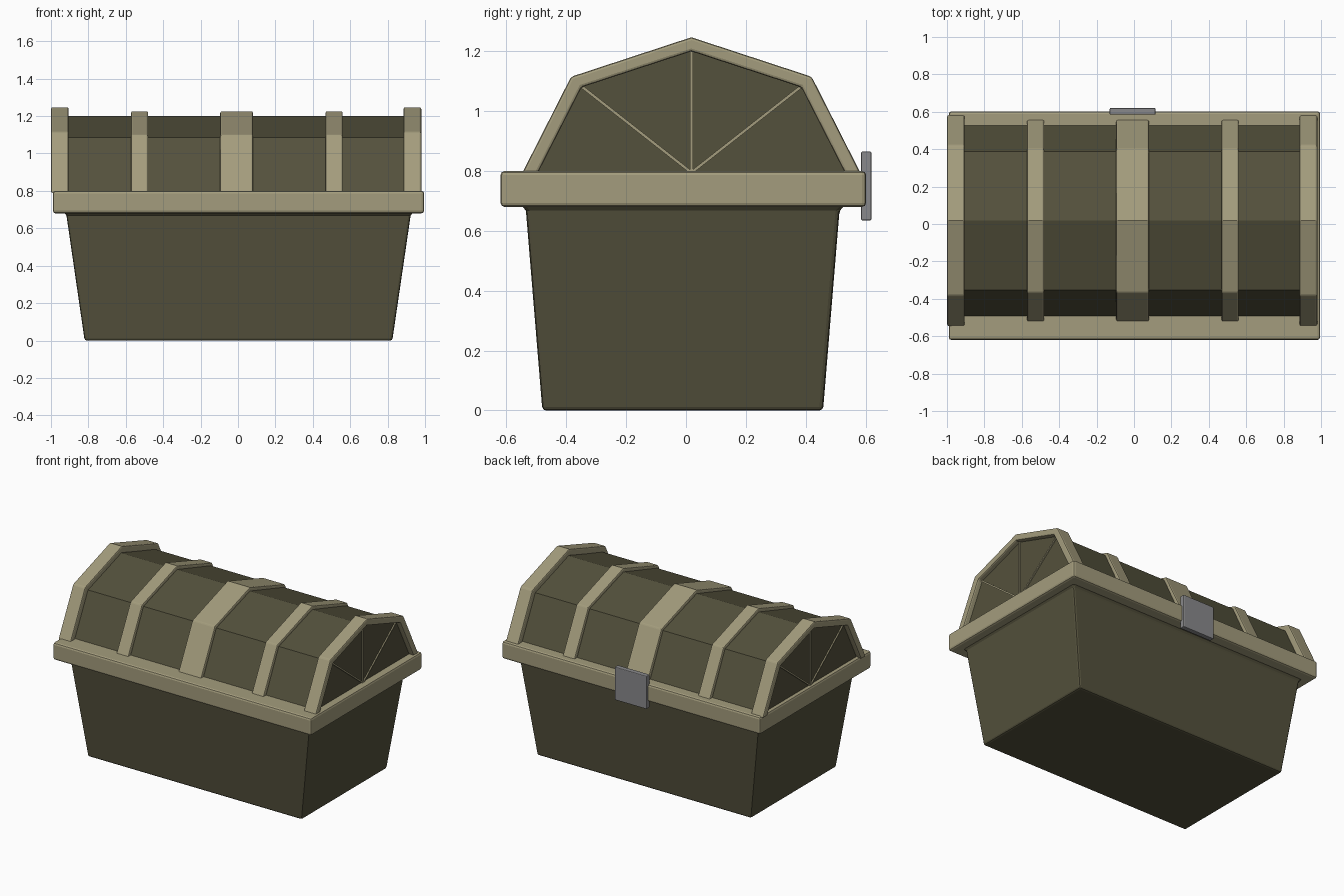
import bpy, bmesh, math
from mathutils import Vector, Matrix

if "Cube" in bpy.data.objects:
    bpy.data.objects.remove(bpy.data.objects["Cube"])


def material(name, rgb):
    m = bpy.data.materials.new(name)
    m.diffuse_color = (*rgb, 1)
    m.use_nodes = True
    m.node_tree.nodes["Principled BSDF"].inputs["Base Color"].default_value = m.diffuse_color
    return m


OLIVE = material("olive_panel", (0.088, 0.082, 0.045))
TAN = material("tan_trim", (0.37, 0.335, 0.205))
METAL = material("grey_metal", (0.25, 0.25, 0.26))


def finish(name, bm, mat, bevel=0.0):
    bmesh.ops.recalc_face_normals(bm, faces=bm.faces[:])
    me = bpy.data.meshes.new(name)
    bm.to_mesh(me)
    bm.free()
    me.materials.append(mat)
    ob = bpy.data.objects.new(name, me)
    bpy.context.collection.objects.link(ob)
    if bevel:
        b = ob.modifiers.new("edge_bevel", "BEVEL")
        b.width, b.segments, b.limit_method = bevel, 2, "ANGLE"
        b.angle_limit = math.radians(40)
    return ob


def box(name, x0, x1, y0, y1, z0, z1, mat, bevel):
    bm = bmesh.new()
    bmesh.ops.create_cube(bm, size=1)
    for v in bm.verts:
        v.co = ((x0 + x1) / 2 + v.co.x * (x1 - x0),
                (y0 + y1) / 2 + v.co.y * (y1 - y0),
                (z0 + z1) / 2 + v.co.z * (z1 - z0))
    return finish(name, bm, mat, bevel)


YC = 0.018  # lid centre line


def arch(foot, knee, knee_z, top, base):
    return [(YC - foot, base), (YC - knee, knee_z), (YC, top),
            (YC + knee, knee_z), (YC + foot, base)]


def prism(name, pts, x0, x1, mat, bevel=0.0):
    bm = bmesh.new()
    face = bm.faces.new([bm.verts.new((x0, y, z)) for y, z in pts])
    ext = bmesh.ops.extrude_face_region(bm, geom=[face])
    for g in ext["geom"]:
        if isinstance(g, bmesh.types.BMVert):
            g.co.x = x1
    return finish(name, bm, mat, bevel)


# Tapered body with a small flare under the rim: x0, x1, y0, y1, z
bm = bmesh.new()
rings = []
for x0, x1, y0, y1, z in [(-0.82, 0.825, -0.48, 0.458, 0.0),
                          (-0.917, 0.923, -0.535, 0.513, 0.668),
                          (-0.935, 0.94, -0.555, 0.535, 0.69)]:
    rings.append([bm.verts.new(p) for p in
                  ((x0, y0, z), (x1, y0, z), (x1, y1, z), (x0, y1, z))])
for a, b in zip(rings, rings[1:]):
    for i in range(4):
        j = (i + 1) % 4
        bm.faces.new((a[i], a[j], b[j], b[i]))
bm.faces.new(rings[0])
bm.faces.new(rings[-1])
finish("body", bm, OLIVE, 0.012)

# Rim around the top of the body
box("rim", -0.99, 0.995, -0.62, 0.602, 0.68, 0.80, TAN, 0.014)

# Faceted lid
inner = arch(0.517, 0.37, 1.085, 1.2, 0.785)
prism("lid", inner, -0.965, 0.945, OLIVE)

# Raised bands across the lid
mid = arch(0.545, 0.385, 1.1, 1.225, 0.785)
for name, x0, x1 in [("left_band", -0.572, -0.48), ("centre_band", -0.095, 0.08),
                     ("right_band", 0.468, 0.56)]:
    prism(name, mid, x0, x1, TAN, 0.008)

# Open arches framing both ends
outer = arch(0.567, 0.402, 1.115, 1.247, 0.79)
ring = outer + arch(0.515, 0.367, 1.08, 1.2, 0.79)[::-1]
prism("left_end_arch", ring, -1.0, -0.905, TAN, 0.009)
prism("right_end_arch", ring, 0.885, 0.98, TAN, 0.009)

# Fan ribs on the recessed end panels
hub = Vector((0, YC, 0.795))
for side, x in (("left", -0.965), ("right", 0.945)):
    bm = bmesh.new()
    for y, z in inner[1:4]:
        d = Vector((0, y, z)) - hub
        rot = Vector((0, 0, 1)).rotation_difference(d).to_matrix().to_4x4()
        mid_pt = hub + d / 2 + Vector((x, 0, 0))
        bmesh.ops.create_cube(bm, size=1, matrix=Matrix.Translation(mid_pt) @ rot
                              @ Matrix.Diagonal((0.016, 0.01, d.length, 1)))
    finish(side + "_fan_ribs", bm, TAN)

# Clasp plate
box("clasp", -0.13, 0.115, 0.585, 0.62, 0.635, 0.865, METAL, 0.005)
